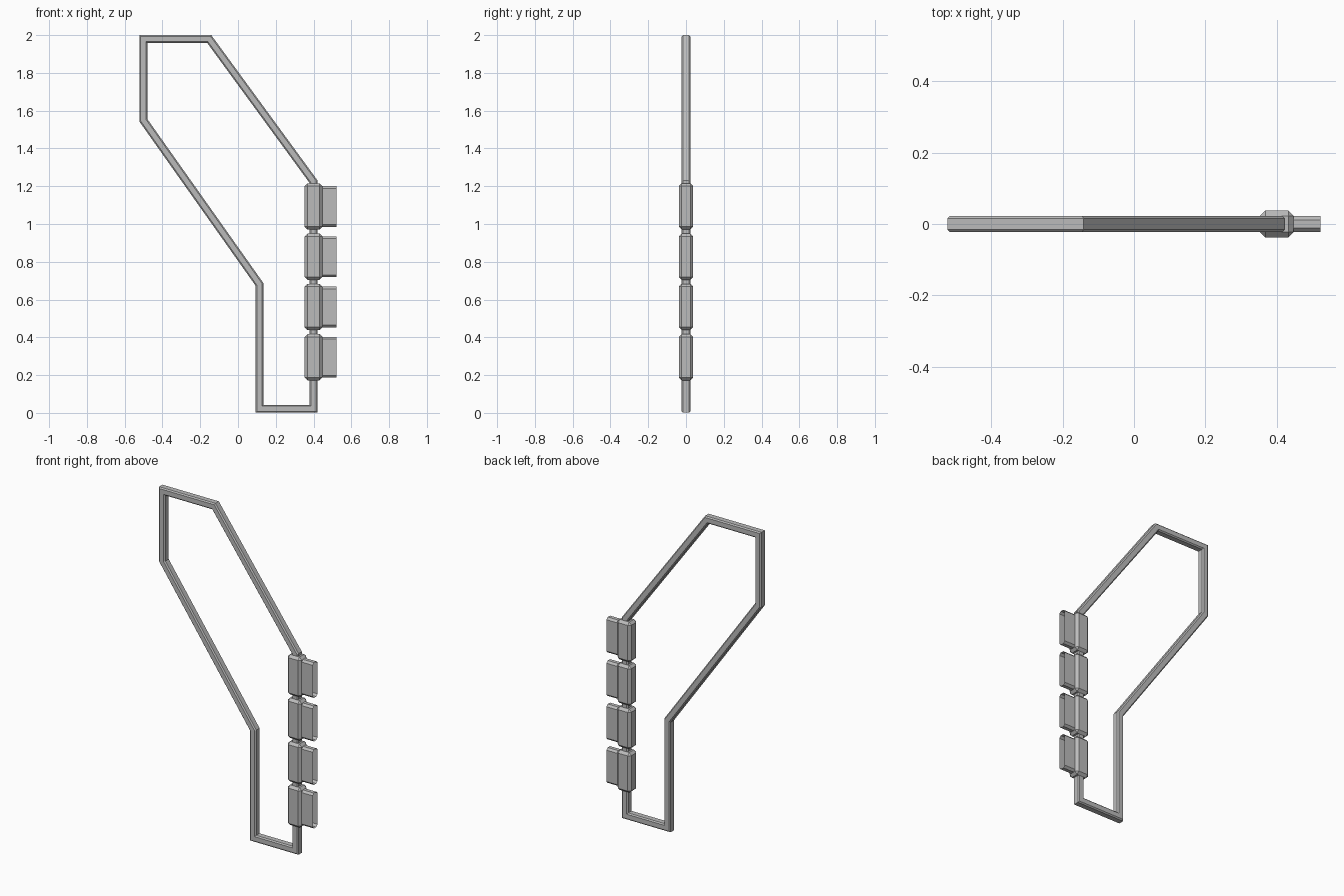
import bpy, bmesh
from mathutils import Vector

cube = bpy.data.objects.get("Cube")
if cube:
    bpy.data.objects.remove(cube, do_unlink=True)

grey = bpy.data.materials.new("plain grey")
grey.use_nodes = True
grey.diffuse_color = (0.5, 0.5, 0.5, 1)
grey.node_tree.nodes["Principled BSDF"].inputs["Base Color"].default_value = (0.5, 0.5, 0.5, 1)


def make_object(name, bm):
    bmesh.ops.recalc_face_normals(bm, faces=bm.faces)
    mesh = bpy.data.meshes.new(name)
    bm.to_mesh(mesh)
    bm.free()
    mesh.materials.append(grey)
    obj = bpy.data.objects.new(name, mesh)
    bpy.context.collection.objects.link(obj)
    return obj


def octagon(a, b, c):
    """Chamfered rectangle with half sizes a, b and chamfer c."""
    return [(a, c - b), (a, b - c), (a - c, b), (c - a, b),
            (-a, b - c), (-a, c - b), (c - a, -b), (a - c, -b)]


def bridge(bm, r0, r1):
    for i in range(len(r0)):
        j = (i + 1) % len(r0)
        bm.faces.new((r0[i], r0[j], r1[j], r1[i]))


# Frame: chamfered bar swept with mitred corners round a closed outline (x, z)
outline = [Vector(p) for p in (
    (-0.501, 1.979), (-0.152, 1.979), (0.4, 1.224), (0.4, 0.022),
    (0.114, 0.022), (0.114, 0.68), (-0.501, 1.549))]
bm = bmesh.new()
rings = []
for i, p in enumerate(outline):
    d0 = (p - outline[i - 1]).normalized()
    d1 = (outline[(i + 1) % len(outline)] - p).normalized()
    n0, n1 = Vector((-d0.y, d0.x)), Vector((-d1.y, d1.x))
    miter = (n0 + n1) / (1 + n0.dot(n1))
    rings.append([bm.verts.new((p.x + miter.x * u, v, p.y + miter.y * u))
                  for u, v in octagon(0.021, 0.023, 0.007)])
for i, ring in enumerate(rings):
    bridge(bm, rings[i - 1], ring)
make_object("frame", bm)

# Four clips on the straight leg, each with an open-ended tab
for k in range(4):
    z = 0.295 + 0.266 * k

    bm = bmesh.new()
    bmesh.ops.create_cube(bm, size=1)
    for v in bm.verts:
        v.co = (0.4 + v.co.x * 0.094, v.co.y * 0.076, z + v.co.z * 0.245)
    bmesh.ops.bevel(bm, geom=bm.edges[:], offset=0.015, offset_type='OFFSET',
                    segments=1, affect='EDGES')
    make_object(f"clip_body_{k + 1}", bm)

    bm = bmesh.new()
    ends = [[bm.verts.new((x, u, z + v)) for u, v in octagon(0.023, 0.108, 0.012)]
            for x in (0.44, 0.522)]
    bridge(bm, *ends)
    make_object(f"clip_tab_{k + 1}", bm)
